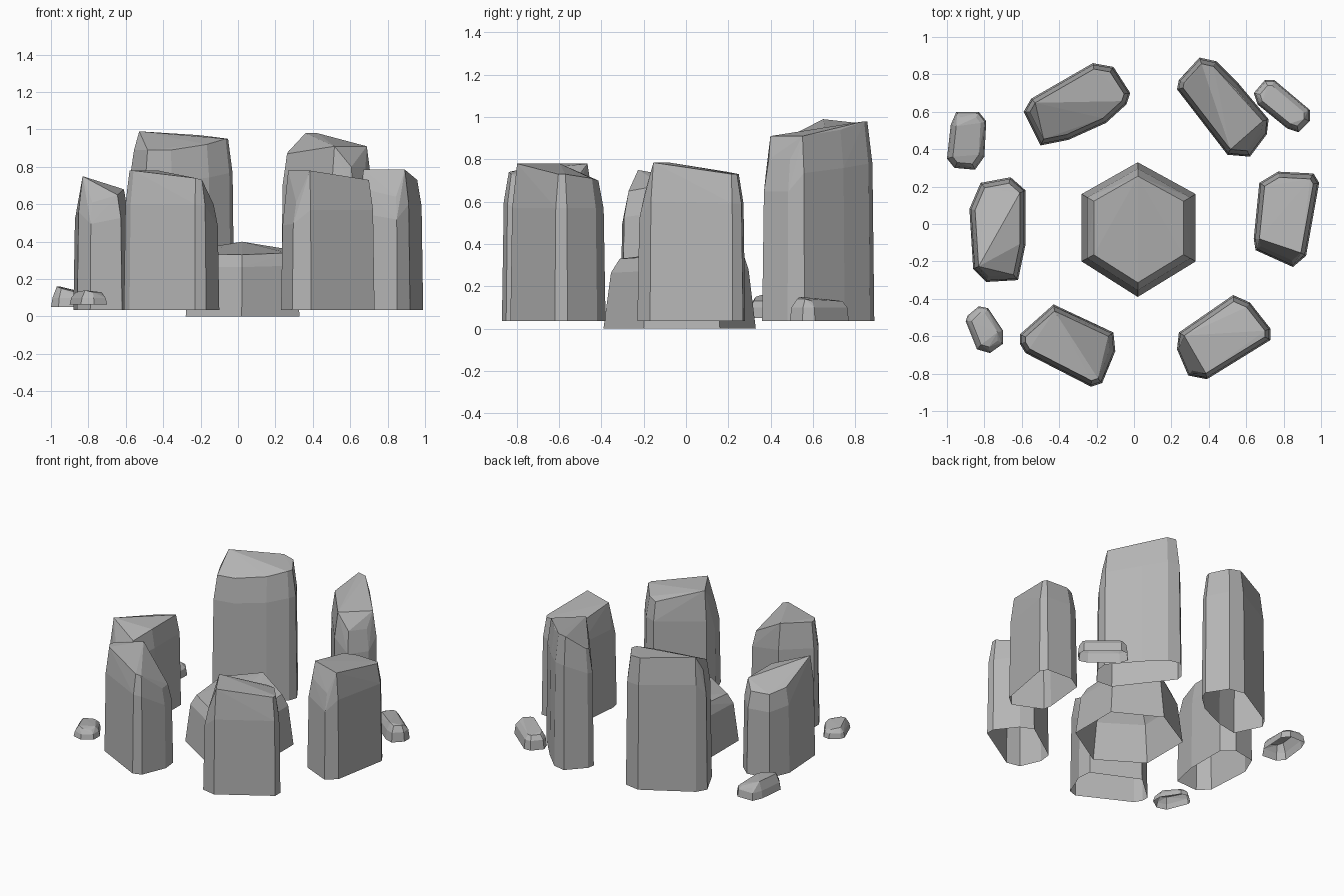
import bpy
import bmesh
from mathutils import Vector

cube = bpy.data.objects.get("Cube")
if cube:
    bpy.data.objects.remove(cube, do_unlink=True)

# One plain stone material
stone = bpy.data.materials.new("grey_stone")
stone.use_nodes = True
grey = (0.46, 0.46, 0.46, 1)
stone.diffuse_color = grey
stone.node_tree.nodes["Principled BSDF"].inputs["Base Color"].default_value = grey


def inset_ring(outline, amount):
    """Move every corner of a clockwise outline inwards along its mitre."""
    ring = []
    count = len(outline)
    for i, corner in enumerate(outline):
        before = (corner - outline[i - 1]).normalized()
        after = (outline[(i + 1) % count] - corner).normalized()
        normal_a = Vector((before.y, -before.x))
        normal_b = Vector((after.y, -after.x))
        mitre = (normal_a + normal_b) / (1 + normal_a.dot(normal_b))
        ring.append(corner + mitre * amount)
    return ring


def make_stone(name, base, shoulder, corners, lean=.008, bevel=.03):
    """Faceted block, open below: base ring, shoulder ring and uneven crown.
    Each corner holds its x, y and crown height, clockwise from above."""
    outline = [Vector((x, y)) for x, y, _ in corners]
    shoulder_ring = inset_ring(outline, lean)
    crown_ring = inset_ring(outline, bevel)
    bm = bmesh.new()
    for foot, mid, top, corner in zip(outline, shoulder_ring, crown_ring, corners):
        crown = corner[2]
        waist = min(shoulder, crown - (crown - base) * .2)
        bm.verts.new((foot.x, foot.y, base))
        bm.verts.new((mid.x, mid.y, waist))
        bm.verts.new((top.x, top.y, crown))
    hull = bmesh.ops.convex_hull(bm, input=bm.verts)
    unused = {v for v in hull["geom_interior"] + hull["geom_unused"]
              if isinstance(v, bmesh.types.BMVert)}
    bmesh.ops.delete(bm, geom=list(unused), context="VERTS")
    # Remove the underside and merge nearly flat facets
    underside = [f for f in bm.faces if all(v.co.z < base + .001 for v in f.verts)]
    bmesh.ops.delete(bm, geom=underside, context="FACES")
    bmesh.ops.dissolve_limit(bm, angle_limit=.02, verts=bm.verts, edges=bm.edges)
    bmesh.ops.recalc_face_normals(bm, faces=bm.faces)
    mesh = bpy.data.meshes.new(name)
    bm.to_mesh(mesh)
    bm.free()
    mesh.materials.append(stone)
    obj = bpy.data.objects.new(name, mesh)
    bpy.context.collection.objects.link(obj)
    return obj


# Low central altar
make_stone("centre_stone", 0, .28, [
    (.02, .33, .4), (.33, .16, .36), (.33, -.2, .34),
    (.02, -.39, .33), (-.28, -.2, .335), (-.28, .16, .36)], .03, .065)

# Ring of standing stones
GROUND = .035
make_stone("front_right_standing_stone", GROUND, .6, [
    (-.61, -.59, .78), (-.43, -.43, .78), (-.11, -.58, .6), (-.1, -.68, .6),
    (-.17, -.85, .73), (-.23, -.87, .74), (-.58, -.69, .78), (-.61, -.64, .78)])
make_stone("front_left_standing_stone", GROUND, .57, [
    (.53, -.38, .7), (.62, -.42, .71), (.73, -.56, .73), (.73, -.62, .73),
    (.39, -.83, .78), (.29, -.81, .61), (.23, -.67, .6), (.24, -.58, .78)])
make_stone("back_left_standing_stone", GROUND, .78, [
    (.35, .89, .98), (.44, .87, .98), (.56, .75, .94), (.72, .56, .91),
    (.71, .48, .8), (.62, .36, .8), (.5, .37, .91), (.23, .72, .87),
    (.24, .77, .88)])
make_stone("back_right_standing_stone", GROUND, .81, [
    (-.22, .86, .97), (-.11, .84, .96), (-.02, .7, .95), (-.04, .64, .95),
    (-.15, .54, .92), (-.35, .45, .89), (-.5, .42, .89), (-.59, .6, .89),
    (-.55, .67, .99)])
make_stone("left_standing_stone", GROUND, .6, [
    (.77, .28, .73), (.96, .27, .73), (.99, .22, .73), (.92, -.17, .785),
    (.85, -.23, .64), (.65, -.14, .68), (.64, -.08, .785), (.67, .22, .74)])
make_stone("right_standing_stone", GROUND, .56, [
    (-.82, .22, .62), (-.66, .25, .62), (-.58, .18, .68), (-.58, -.11, .68),
    (-.62, -.3, .65), (-.79, -.31, .61), (-.86, -.24, .75), (-.88, .08, .64)])

# Small fallen rocks outside the ring
make_stone("front_rock", .065, .1, [
    (-.83, -.44, .12), (-.78, -.45, .12), (-.7, -.57, .13), (-.7, -.64, .12),
    (-.77, -.69, .13), (-.84, -.67, .14), (-.9, -.52, .13), (-.89, -.49, .12)])
make_stone("right_rock", .05, .1, [
    (-.95, .6, .13), (-.83, .6, .12), (-.79, .55, .12), (-.8, .36, .13),
    (-.85, .29, .13), (-.96, .3, .15), (-1, .35, .16), (-.98, .53, .16)])
make_stone("back_rock", GROUND, .1, [
    (.7, .77, .13), (.75, .77, .13), (.94, .61, .13), (.94, .55, .14),
    (.88, .49, .14), (.82, .51, .15), (.66, .64, .14), (.64, .7, .13)])
